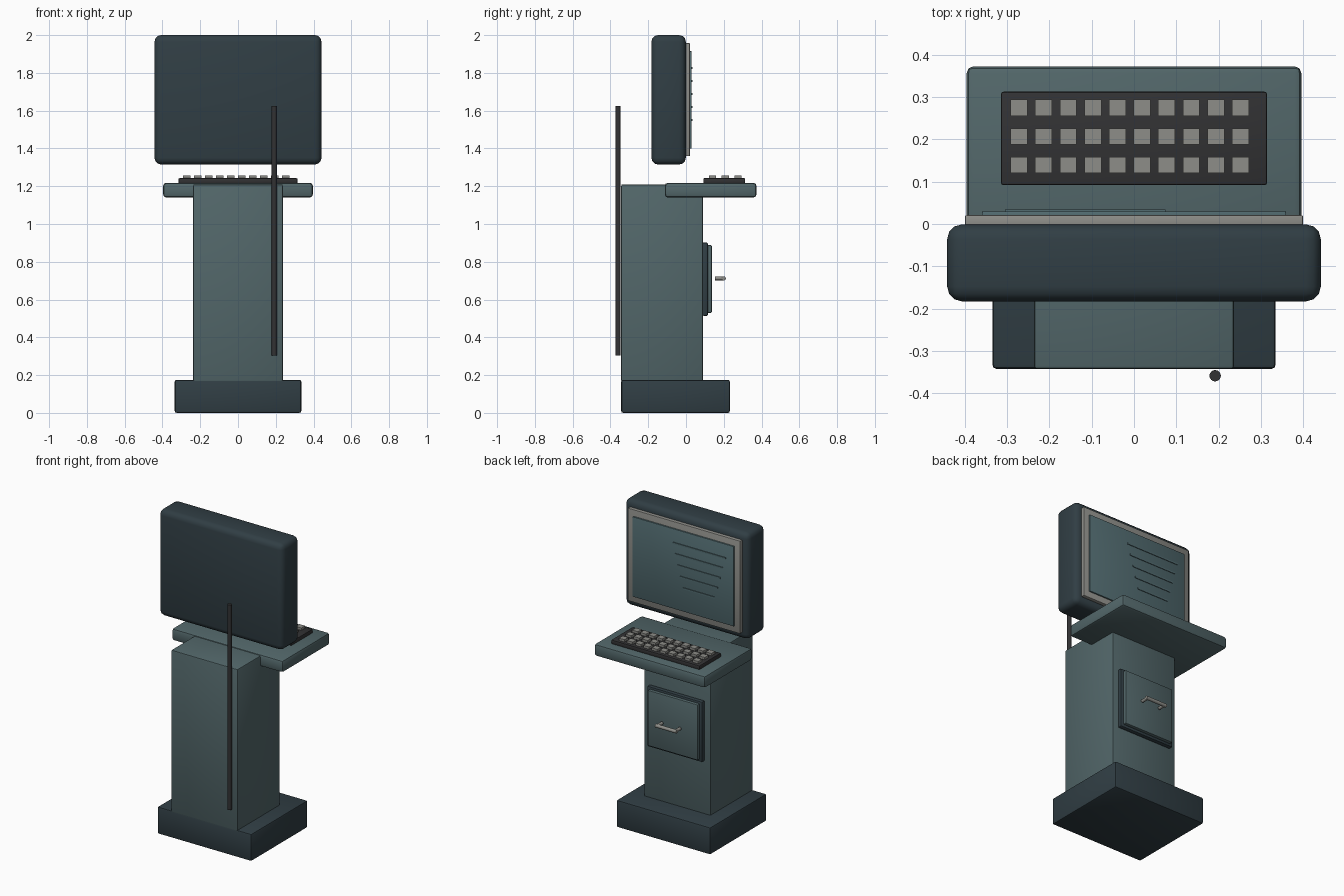
import bpy
import math

if "Cube" in bpy.data.objects:
    bpy.data.objects.remove(bpy.data.objects["Cube"])


def material(name, rgb):
    m = bpy.data.materials.new(name)
    m.diffuse_color = (*rgb, 1)
    m.use_nodes = True
    m.node_tree.nodes["Principled BSDF"].inputs["Base Color"].default_value = m.diffuse_color
    return m


DARK = material("dark_slate", (0.030, 0.048, 0.058))
TEAL = material("teal_metal", (0.085, 0.135, 0.143))
SCREEN = material("screen_teal", (0.085, 0.150, 0.165))
BLACK = material("black_plastic", (0.032, 0.032, 0.034))
GREY = material("warm_grey", (0.27, 0.27, 0.25))


def finish(obj, name, mat):
    obj.name = name
    obj.data.materials.append(mat)
    bpy.ops.object.shade_smooth_by_angle(angle=math.radians(40))
    return obj


def box(name, x, y, z, mat, bevel=0.0, segments=2):
    """Box from (min, max) ranges on each axis, with rounded edges."""
    ranges = (x, y, z)
    bpy.ops.mesh.primitive_cube_add(size=1, location=[(a + b) / 2 for a, b in ranges])
    obj = bpy.context.object
    obj.scale = [b - a for a, b in ranges]
    bpy.ops.object.transform_apply(location=False, rotation=False, scale=True)
    if bevel:
        mod = obj.modifiers.new("rounded_edges", 'BEVEL')
        mod.width = bevel
        mod.segments = segments
        bpy.ops.object.modifier_apply(modifier=mod.name)
    return finish(obj, name, mat)


def rod(name, centre, radius, length, mat, rotation=(0, 0, 0), sides=16):
    bpy.ops.mesh.primitive_cylinder_add(vertices=sides, radius=radius, depth=length,
                                        location=centre, rotation=rotation)
    return finish(bpy.context.object, name, mat)


# Pedestal
box("base", (-0.335, 0.335), (-0.343, 0.232), (0, 0.175), DARK, 0.01)
box("column", (-0.237, 0.237), (-0.343, 0.09), (0.165, 1.21), TEAL, 0.008)

# Keyboard shelf
box("shelf", (-0.396, 0.396), (-0.112, 0.373), (1.14, 1.218), TEAL, 0.016)
box("keyboard", (-0.315, 0.315), (0.092, 0.313), (1.215, 1.243), BLACK, 0.006)
for row in range(3):
    for col in range(10):
        kx, ky = -0.272 + 0.0582 * col, 0.14 + 0.0675 * row
        box(f"key_{row}_{col}", (kx - 0.02, kx + 0.02), (ky - 0.019, ky + 0.019),
            (1.241, 1.258), GREY)

# Monitor
box("monitor_housing", (-0.442, 0.442), (-0.183, -0.001), (1.315, 2.0), DARK, 0.035, 3)
box("screen_bezel", (-0.40, 0.40), (-0.01, 0.021), (1.36, 1.957), GREY, 0.004)
box("screen", (-0.36, 0.36), (0.01, 0.03), (1.40, 1.915), SCREEN, 0.003)
for i in range(5):
    half = 0.19 - 0.019 * i
    z = 1.825 - 0.0685 * i
    box(f"screen_line_{i}", (-0.115 - half, -0.115 + half), (0.027, 0.034),
        (z - 0.005, z + 0.005), SCREEN)

# Access door with handle
box("door_frame", (-0.197, 0.197), (0.085, 0.117), (0.513, 0.903), DARK, 0.01)
box("door_panel", (-0.178, 0.178), (0.11, 0.137), (0.53, 0.888), TEAL, 0.006)
rod("handle_bar", (0, 0.2, 0.712), 0.011, 0.15, GREY, (0, math.pi / 2, 0))
for side in (-1, 1):
    rod("handle_post", (0.064 * side, 0.177, 0.712), 0.01, 0.048, GREY, (math.pi / 2, 0, 0))

# Cable conduit up the rear
rod("conduit", (0.192, -0.359, 0.965), 0.0135, 1.32, BLACK)
